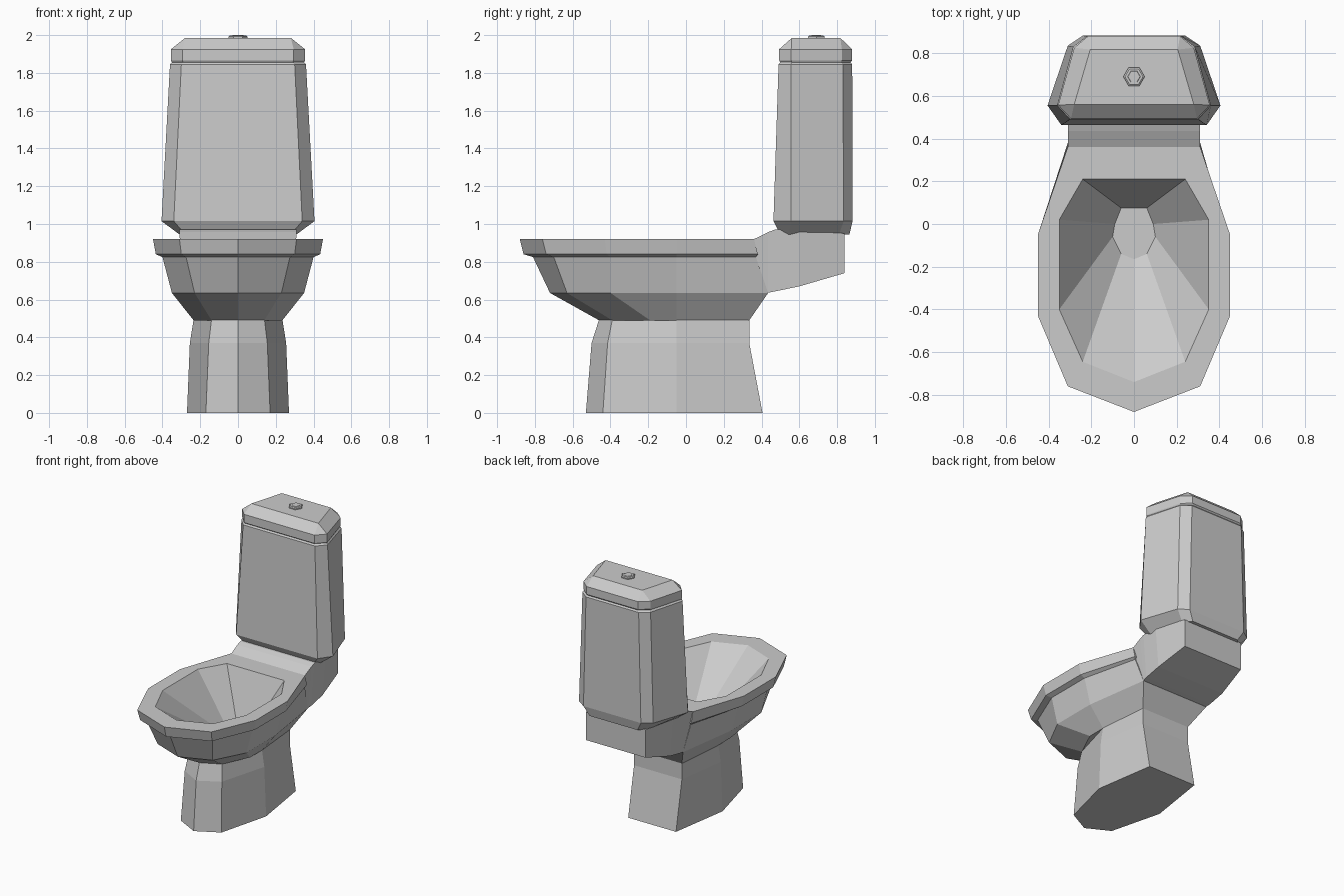
import bpy, bmesh, math

cube = bpy.data.objects.get("Cube")
if cube:
    bpy.data.objects.remove(cube, do_unlink=True)

ceramic = bpy.data.materials.new("white ceramic")
ceramic.use_nodes = True
colour = (0.6, 0.6, 0.6, 1)
ceramic.diffuse_color = colour
ceramic.node_tree.nodes["Principled BSDF"].inputs["Base Color"].default_value = colour


def mirrored(half, z):
    """Close a half outline (x >= 0) into a full ring at height z."""
    other = [(-x, y) for x, y in reversed(half) if x > 0]
    return [(x, y, z) for x, y in half + other]


def loft(name, rings, cap_start=True, cap_end=True):
    """Skin a list of rings that share a point count."""
    bm = bmesh.new()
    loops = [[bm.verts.new(p) for p in ring] for ring in rings]
    for a, b in zip(loops, loops[1:]):
        n = len(a)
        for i in range(n):
            j = (i + 1) % n
            bm.faces.new((a[i], a[j], b[j], b[i]))
    if cap_start:
        bm.faces.new(loops[0][::-1])
    if cap_end:
        bm.faces.new(loops[-1])
    bmesh.ops.remove_doubles(bm, verts=bm.verts, dist=0.0005)
    bmesh.ops.recalc_face_normals(bm, faces=bm.faces)
    mesh = bpy.data.meshes.new(name)
    bm.to_mesh(mesh)
    bm.free()
    mesh.materials.append(ceramic)
    obj = bpy.data.objects.new(name, mesh)
    bpy.context.collection.objects.link(obj)
    return obj


# Bowl: outside from the foot up, over the rim and down into the basin
loft("bowl", [
    mirrored([(0, -.46), (.14, -.39), (.235, -.19), (.235, -.05), (.2, .335)], .49),
    mirrored([(0, -.72), (.23, -.63), (.35, -.4), (.35, -.05), (.28, .435)], .635),
    mirrored([(0, -.81), (.275, -.7), (.4, -.4), (.4, -.05), (.3, .37)], .825),
    mirrored([(0, -.86), (.3, -.74), (.435, -.42), (.435, -.05), (.31, .38)], .84),
    mirrored([(0, -.88), (.31, -.76), (.45, -.43), (.45, -.05), (.31, .36)], .92),
    mirrored([(0, -.74), (.24, -.645), (.35, -.4), (.35, .02), (.24, .21)], .92),
    mirrored([(0, -.165), (.06, -.14), (.1, -.06), (.09, 0), (.06, .075)], .55),
])

# Pedestal
loft("pedestal", [
    mirrored([(0, -.53), (.17, -.44), (.27, -.05), (.2, .405)], 0),
    mirrored([(0, -.5), (.155, -.415), (.255, -.05), (.2, .335)], .37),
    mirrored([(0, -.46), (.14, -.39), (.235, -.05), (.2, .335)], .495),
])

# Neck carrying the tank: y, top half width, bottom half width, bottom z, top z
neck = [
    (.3, .29, .2, .65, .91),
    (.36, .308, .27, .65, .92),
    (.435, .31, .28, .636, .957),
    (.47, .31, .285, .643, .97),
    (.6, .31, .285, .67, .97),
    (.84, .25, .25, .74, .95),
]
loft("tank_neck", [
    [(-b, y, lo), (b, y, lo), (t, y, hi), (-t, y, hi)] for y, t, b, lo, hi in neck
])

# Tank, tapering up and towards the back
loft("tank", [
    mirrored([(.28, .5), (.31, .545), (.25, .81), (.2, .865)], .945),
    mirrored([(.34, .463), (.405, .555), (.31, .835), (.24, .882)], 1.015),
    mirrored([(.3, .49), (.36, .555), (.285, .83), (.22, .88)], 1.845),
    mirrored([(.29, .5), (.35, .56), (.275, .82), (.21, .87)], 1.857),
])

# Lid with a chamfered top
lid_edge = [(.295, .493), (.355, .557), (.28, .825), (.215, .88)]
lid_top = [(.28, .56), (.28, .56), (.205, .817), (.205, .817)]
loft("tank_lid", [
    mirrored([(.29, .5), (.35, .56), (.275, .82), (.21, .87)], 1.855),
    mirrored(lid_edge, 1.866),
    mirrored(lid_edge, 1.925),
    mirrored(lid_top, 1.985),
])


# Hexagonal flush button with a raised centre
def hexagon(r, z):
    return [(r * math.cos(k * math.pi / 3), .69 + r * math.sin(k * math.pi / 3), z)
            for k in range(6)]


loft("flush_button", [hexagon(.05, 1.98), hexagon(.05, 1.993), hexagon(.042, 1.998),
                      hexagon(.03, 1.998), hexagon(.028, 2.0)])
